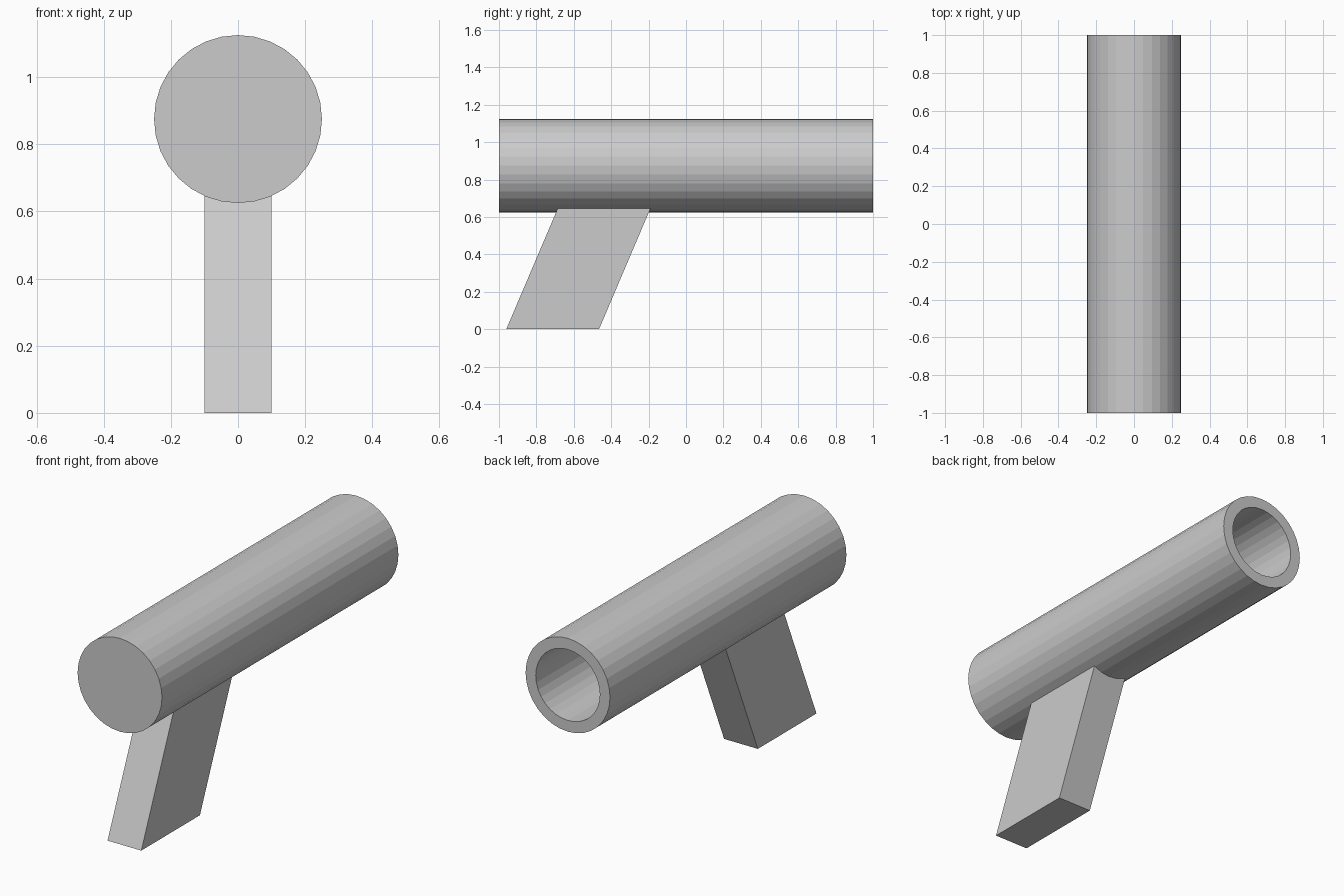
import bpy, bmesh, math

if "Cube" in bpy.data.objects:
    bpy.data.objects.remove(bpy.data.objects["Cube"])

SIDES = 32
AXIS_Z = 0.875


def finish(name, bm):
    bmesh.ops.recalc_face_normals(bm, faces=bm.faces)
    mesh = bpy.data.meshes.new(name)
    bm.to_mesh(mesh)
    bm.free()
    obj = bpy.data.objects.new(name, mesh)
    bpy.context.collection.objects.link(obj)
    return obj


def ring(bm, radius, y):
    return [bm.verts.new((radius * math.cos(a), y, AXIS_Z + radius * math.sin(a)))
            for a in (2 * math.pi * i / SIDES for i in range(SIDES))]


# Barrel: thick tube open at the back, closed at the front
bm = bmesh.new()
rings = [ring(bm, r, y) for r, y in ((0.25, -1), (0.25, 1), (0.19, 1), (0.19, -0.94))]
for a, b in zip(rings, rings[1:]):
    for i in range(SIDES):
        j = (i + 1) % SIDES
        bm.faces.new((a[i], a[j], b[j], b[i]))
bm.faces.new(rings[0])
bm.faces.new(rings[-1])
finish("barrel", bm)

# Handle: slanted block whose top is buried in the barrel wall
HEIGHT, WIDTH, DEPTH, SLOPE = 0.665, 0.2, 0.496, 0.426
bm = bmesh.new()
bmesh.ops.create_cube(bm, size=1)
for v in bm.verts:
    z = (v.co.z + 0.5) * HEIGHT
    v.co = (v.co.x * WIDTH, v.co.y * DEPTH - 0.713 + SLOPE * z, z)
finish("handle", bm)
